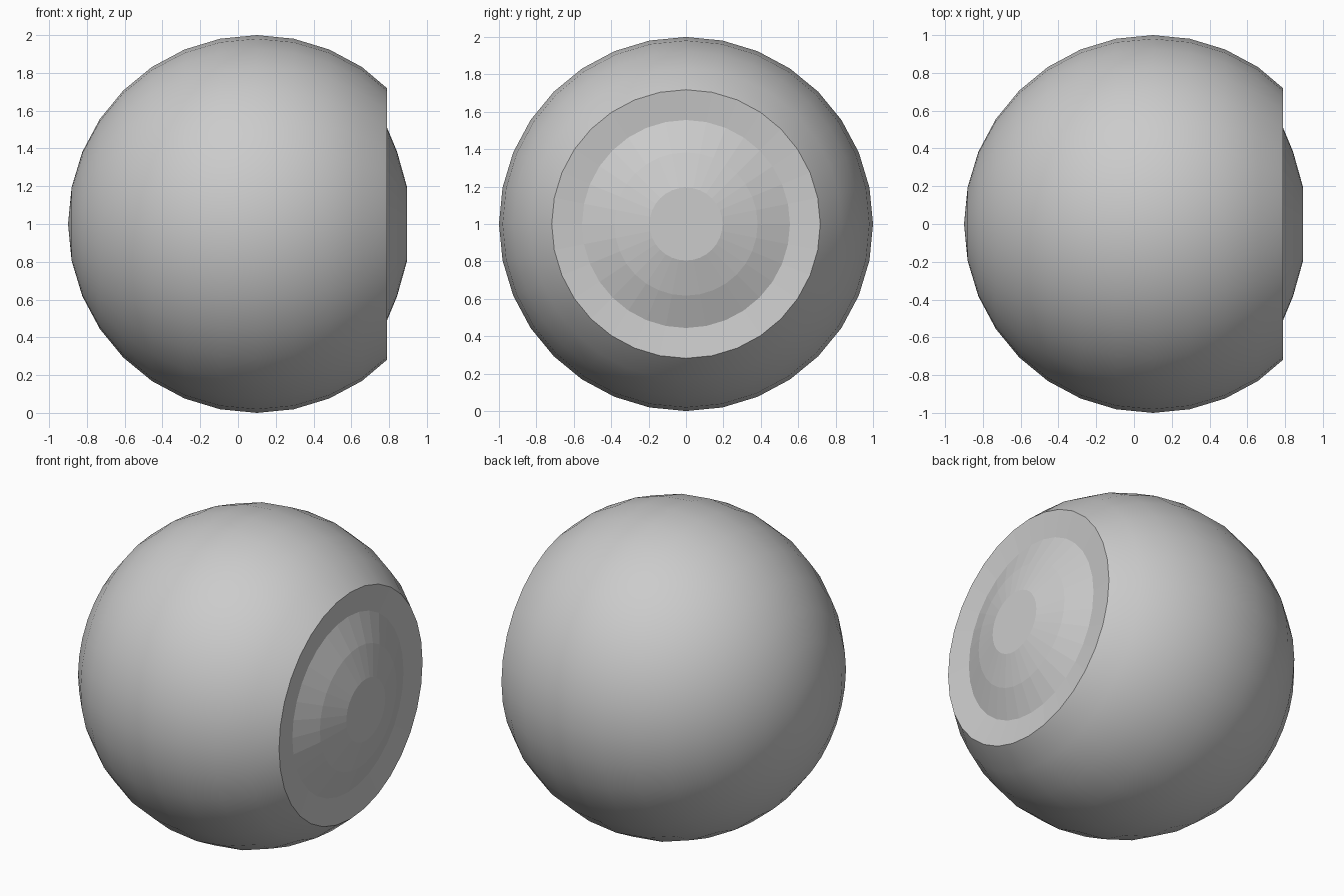
import bpy, bmesh
from math import sin, cos, pi

if "Cube" in bpy.data.objects:
    bpy.data.objects.remove(bpy.data.objects["Cube"])

SIDES = 32
STEP = pi / 16          # angle between rings of the ball
CENTRE_X = 0.1


def lathe(name, profile, smooth):
    """Turn (x, radius) points around the x axis at height 1."""
    bm = bmesh.new()
    rings = []
    for x, r in profile:
        if r == 0:
            rings.append([bm.verts.new((x, 0, 1))] * SIDES)
        else:
            rings.append([bm.verts.new((x, r * sin(2 * pi * i / SIDES),
                                        1 + r * cos(2 * pi * i / SIDES)))
                          for i in range(SIDES)])
    for a, b in zip(rings, rings[1:]):
        for i in range(SIDES):
            j = (i + 1) % SIDES
            corners = list(dict.fromkeys([a[i], b[i], b[j], a[j]]))
            face = bm.faces.new(corners)
            face.normal_update()
            # profiles run from back to front on the ball, rim to middle on the front
            face.smooth = smooth
    bmesh.ops.recalc_face_normals(bm, faces=bm.faces[:])
    front = max(bm.faces, key=lambda f: abs(f.normal.x))
    outward = front.normal.x * (front.calc_center_median().x if not smooth else -1)
    if smooth:
        back = min(bm.faces, key=lambda f: f.calc_center_median().x)
        outward = -back.normal.x
    if outward < 0:
        bmesh.ops.reverse_faces(bm, faces=bm.faces[:])
    mesh = bpy.data.meshes.new(name)
    bm.to_mesh(mesh)
    bm.free()
    obj = bpy.data.objects.new(name, mesh)
    bpy.context.collection.objects.link(obj)
    return obj


# Ball with its pole at the back, cut off at the front
ball = [(CENTRE_X - cos(k * STEP), sin(k * STEP) if k else 0) for k in range(12)]
rim = (0.79, 0.718)
lathe("ball_shell", ball + [rim], True)

# Shallow dished ring inside the rim
lathe("dished_ring", [rim, (0.77, 0.556)], False)

# Domed lens with a flat disc in the middle
lathe("domed_lens", [(0.77, 0.556), (0.842, 0.383), (0.895, 0.195)], False)
lathe("centre_disc", [(0.895, 0.195), (0.895, 0)], False)
